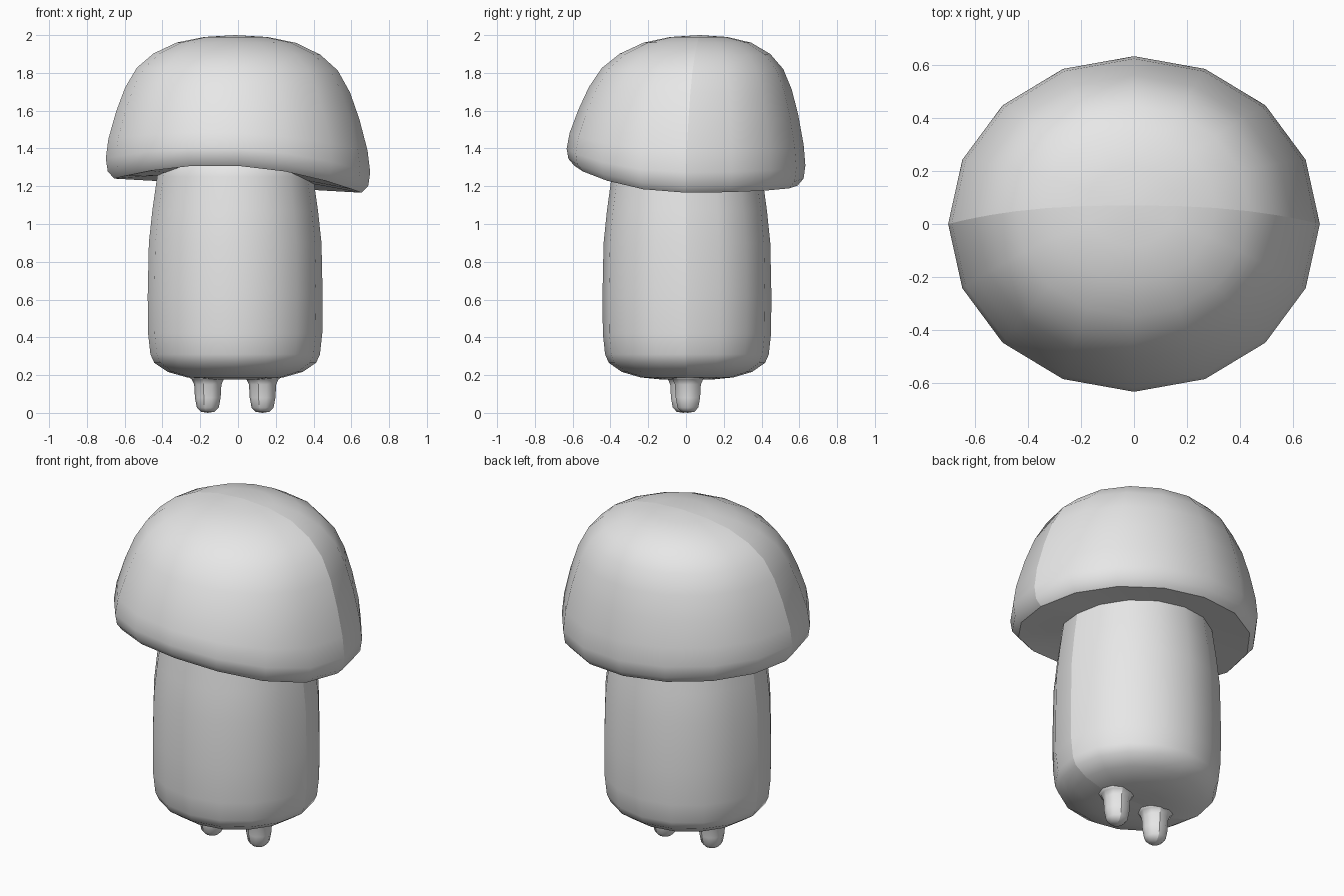
import bpy, bmesh
from math import cos, sin, pi

cube = bpy.data.objects.get("Cube")
if cube:
    bpy.data.objects.remove(cube)

grey = bpy.data.materials.new("Plain grey")
grey.use_nodes = True
grey.diffuse_color = (0.8, 0.8, 0.8, 1)
grey.node_tree.nodes["Principled BSDF"].inputs["Base Color"].default_value = (0.8, 0.8, 0.8, 1)


def lathe(name, profile, place, sides, seams, sharp_rings=()):
    """Turn (radius, height) points, from bottom to top, into a closed shape.
    place(c, s, r, z) gives the vertex; seams are the side numbers shaded with a crease."""
    bm = bmesh.new()
    rings = []
    for r, z in profile:
        if r == 0:
            rings.append([bm.verts.new(place(0, 0, r, z))] * sides)
        else:
            rings.append([bm.verts.new(place(cos(2 * pi * i / sides), sin(2 * pi * i / sides), r, z))
                          for i in range(sides)])
    for low, high in zip(rings, rings[1:]):
        for i in range(sides):
            j = (i + 1) % sides
            corners = list(dict.fromkeys((low[i], low[j], high[j], high[i])))
            bm.faces.new(corners).smooth = True
    # creases: vertical seams and sharp rings
    pairs = [(a[i], b[i]) for i in seams for a, b in zip(rings, rings[1:])]
    pairs += [(rings[k][i], rings[k][i - 1]) for k in sharp_rings for i in range(sides)]
    for a, b in pairs:
        edge = bm.edges.get((a, b))
        if edge:
            edge.smooth = False
    bmesh.ops.recalc_face_normals(bm, faces=bm.faces)
    mesh = bpy.data.meshes.new(name)
    bm.to_mesh(mesh)
    bm.free()
    mesh.materials.append(grey)
    obj = bpy.data.objects.new(name, mesh)
    bpy.context.collection.objects.link(obj)
    return obj


# Cap: leaning oval dome whose rim lifts towards the front
def place_cap(c, s, r, z):
    fade = max(0, min(1, (2.0 - z) / 0.75))
    x, y = 0.70 * r * c, 0.632 * r * s
    lift = 0.105 * max(0, -s) ** 2 * fade ** 2
    lean = 0.07 * (1 - r ** 2.5) if z > 1.3 else 0
    return x - 0.015 * (1 - r), y + lean, z - 0.057 * x * fade + lift


cap_profile = [(0, 1.27), (0.58, 1.235), (0.935, 1.203), (0.985, 1.24), (1.0, 1.31),
               (0.98, 1.42), (0.92, 1.575), (0.85, 1.71), (0.76, 1.82), (0.63, 1.9),
               (0.45, 1.96), (0.24, 1.99), (0, 2.0)]
lathe("cap", cap_profile, place_cap, 16, (0, 8), (2,))


# Stem: rounded barrel narrowing under the cap
def place_stem(c, s, r, z):
    return r * c * 1.02 - 0.015, r * s * 0.985 + 0.005, z


stem_profile = [(0, 0.19), (0.15, 0.178), (0.25, 0.188), (0.35, 0.217), (0.42, 0.265),
                (0.44, 0.31), (0.452, 0.42), (0.454, 0.62), (0.448, 0.9), (0.43, 1.07),
                (0.405, 1.25), (0.39, 1.36), (0, 1.38)]
lathe("stem", stem_profile, place_stem, 16, (0, 8))

# Two stubby feet flaring into the stem
foot_profile = [(0, 0.003), (0.036, 0.006), (0.058, 0.028), (0.068, 0.08), (0.072, 0.15),
                (0.085, 0.178), (0.12, 0.2), (0, 0.22)]
for name, fx, fy in (("left_foot", 0.13, 0.01), ("right_foot", -0.16, -0.015)):
    lathe(name, foot_profile,
          lambda c, s, r, z, fx=fx, fy=fy: (fx + r * c, fy + r * s, 0 if z < 0.004 else z),
          10, (2, 7))
